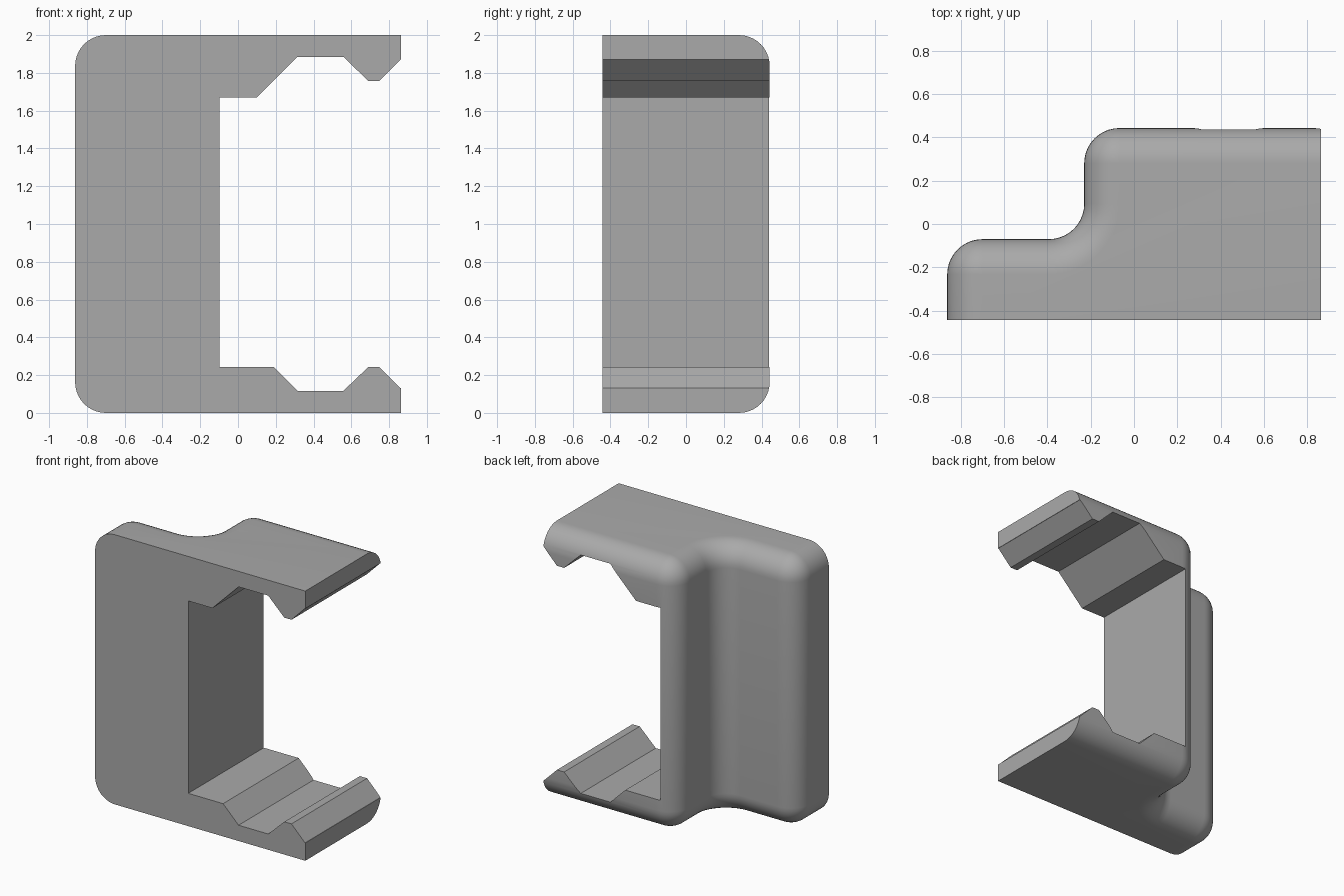
import bpy, bmesh, math

if "Cube" in bpy.data.objects:
    bpy.data.objects.remove(bpy.data.objects["Cube"])

X, Y, R, N = 0.8625, 0.443, 0.163, 10   # half width, half depth, fillet radius, fillet steps
STEP_X, STEP_Y = -0.23, -0.07           # inner step of the plan

grey = bpy.data.materials.new("mid grey")
grey.diffuse_color = (0.4, 0.4, 0.4, 1)
grey.use_nodes = True
grey.node_tree.nodes["Principled BSDF"].inputs["Base Color"].default_value = grey.diffuse_color


def make_object(name, bm):
    bmesh.ops.remove_doubles(bm, verts=bm.verts, dist=1e-4)
    bmesh.ops.recalc_face_normals(bm, faces=bm.faces)
    mesh = bpy.data.meshes.new(name)
    bm.to_mesh(mesh)
    bm.free()
    mesh.materials.append(grey)
    obj = bpy.data.objects.new(name, mesh)
    bpy.context.collection.objects.link(obj)
    return obj


def arc(cx, cy, r, a0, a1):
    return [(cx + r * math.cos(math.radians(a0 + (a1 - a0) * i / N)),
             cy + r * math.sin(math.radians(a0 + (a1 - a0) * i / N))) for i in range(N + 1)]


def plan(d):
    """Stepped plan outline with its left and back sides inset by d."""
    pts = [(X, -Y), (-X + d, -Y)]
    pts += arc(-X + R, STEP_Y - R, R - d, 180, 90)
    pts += arc(STEP_X - R, STEP_Y + R, R + d, -90, 0)
    pts += arc(STEP_X + R, Y - R, R - d, 180, 90)
    return pts + [(X, Y - d)]


# body: plan rings stacked in z, with rounded top and bottom rims
angles = [math.pi / 2 * i / N for i in range(N + 1)]
levels = [(R * (1 - math.sin(a)), R * (1 - math.cos(a))) for a in angles]
levels += [(d, 2 - z) for d, z in reversed(levels)]
bm = bmesh.new()
rings = [[bm.verts.new((x, y, z)) for x, y in plan(d)] for d, z in levels]
for a, b in zip(rings, rings[1:]):
    for i in range(len(a)):
        j = (i + 1) % len(a)
        bm.faces.new((a[i], a[j], b[j], b[i]))
bm.faces.new(rings[0])
bm.faces.new(rings[-1])
body = make_object("clip_body", bm)

# opening: notched profile cut through from front to back
profile = [(-0.098, 0.243), (0.188, 0.243), (0.315, 0.117), (0.558, 0.117), (0.69, 0.243),
           (0.749, 0.243), (0.86, 0.132), (1.0, 0.132), (1.0, 1.87), (0.86, 1.87),
           (0.749, 1.757), (0.69, 1.757), (0.558, 1.885), (0.315, 1.885), (0.1, 1.67), (-0.098, 1.67)]
bm = bmesh.new()
face = bm.faces.new([bm.verts.new((x, -1, z)) for x, z in profile])
new = bmesh.ops.extrude_face_region(bm, geom=[face])["geom"]
bmesh.ops.translate(bm, vec=(0, 2, 0), verts=[v for v in new if isinstance(v, bmesh.types.BMVert)])
cutter = make_object("opening_cutter", bm)

mod = body.modifiers.new("opening", "BOOLEAN")
mod.operation, mod.solver, mod.object = "DIFFERENCE", "EXACT", cutter
bpy.context.view_layer.objects.active = body
body.select_set(True)
bpy.ops.object.modifier_apply(modifier=mod.name)
bpy.data.objects.remove(cutter)
bpy.ops.object.shade_smooth_by_angle(angle=math.radians(30))
